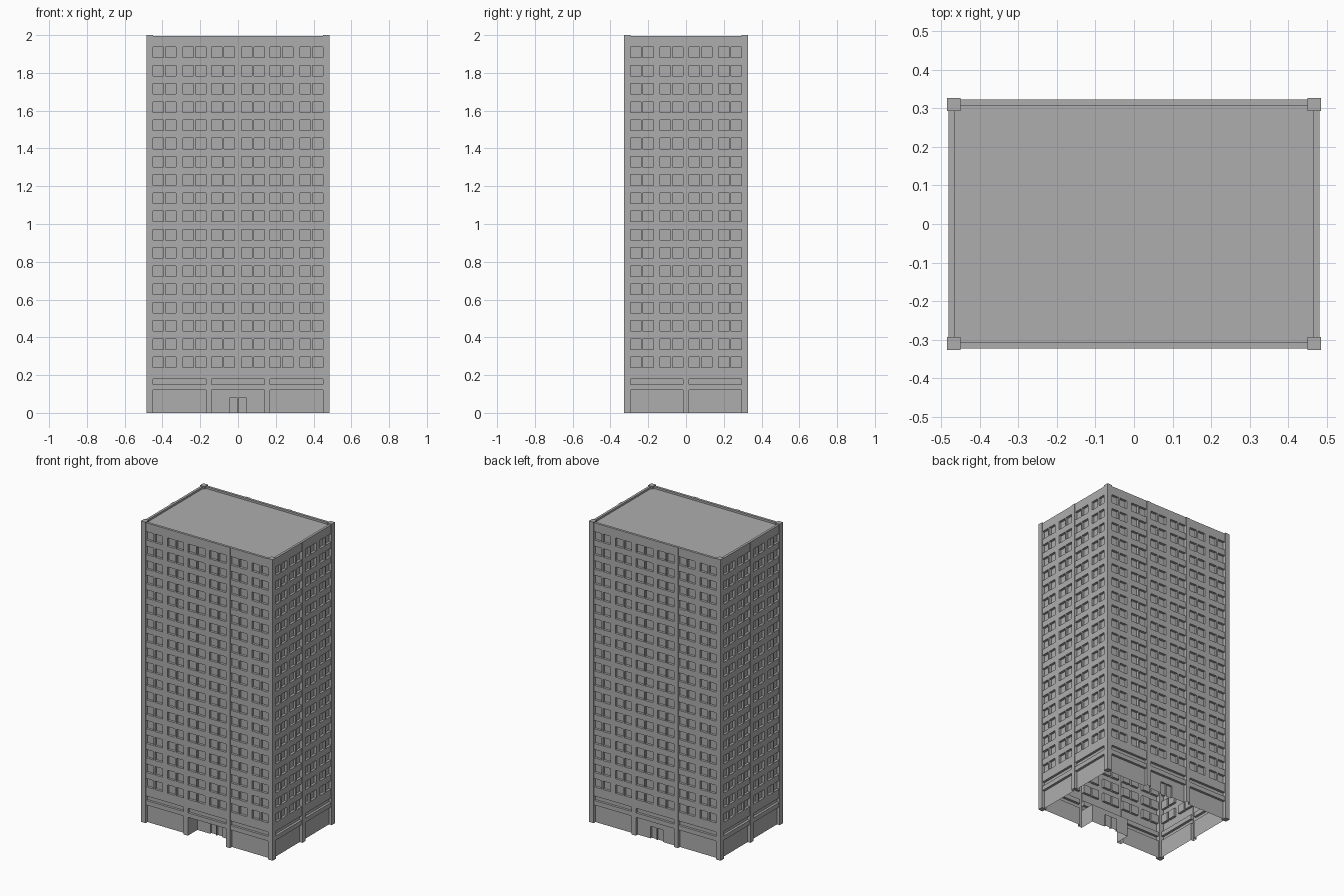
import bpy
import bmesh
from math import pi
from mathutils import Matrix, Vector

if "Cube" in bpy.data.objects:
    bpy.data.objects.remove(bpy.data.objects["Cube"])

HALF_X, HALF_Y, HEIGHT = 0.484, 0.327, 2.0
POST, BAY, PIER = 0.034, 0.28, 0.03
WALL, GLASS, PANEL, ENTRY = 0.004, 0.02, 0.02, 0.1   # depths behind the piers
WALL_TOP, ROOF_Z, RIM = 1.995, 1.982, 0.02
ROWS, FIRST_SILL, STOREY, WIN_H = 18, 0.24, 0.0965, 0.056
WINDOWS = [(0, 0.056), (0.066, 0.122), (0.158, 0.214), (0.224, 0.28)]
DOOR_W, DOOR_H, PANEL_TOP = 0.045, 0.08, 0.12
SLOT = (0.15, 0.18)

concrete = bpy.data.materials.new("concrete_grey")
concrete.use_nodes = True
grey = (0.42, 0.42, 0.42, 1)
concrete.diffuse_color = grey
concrete.node_tree.nodes["Principled BSDF"].inputs["Base Color"].default_value = grey


def finish(name, bm):
    mesh = bpy.data.meshes.new(name)
    bm.to_mesh(mesh)
    bm.free()
    mesh.materials.append(concrete)
    obj = bpy.data.objects.new(name, mesh)
    bpy.context.collection.objects.link(obj)
    return obj


def box(name, lo, hi):
    lo, hi = Vector(lo), Vector(hi)
    bm = bmesh.new()
    bmesh.ops.create_cube(bm, size=1)
    size = hi - lo
    bmesh.ops.transform(bm, verts=bm.verts,
                        matrix=Matrix.Translation((lo + hi) / 2) @ Matrix.Diagonal((*size, 1)))
    return finish(name, bm)


def facade(name, half_width, distance, angle, bays, door=None):
    """Stepped wall sheet: every grid cell has a depth, steps get reveal faces."""
    span = bays * BAY + (bays - 1) * PIER
    starts = [-span / 2 + i * (BAY + PIER) for i in range(bays)]
    sills = [FIRST_SILL + i * STOREY for i in range(ROWS)]
    end = half_width - POST
    us = {-end, end}
    for s in starts:
        us.update(s + e for w in WINDOWS for e in w)
    if door:
        us.update((-DOOR_W, -0.002, 0.002, DOOR_W))
    zs = {0, DOOR_H, PANEL_TOP, *SLOT, WALL_TOP}
    for s in sills:
        zs.update((s, s + WIN_H))
    us = sorted({round(u, 4) for u in us})
    zs = sorted({round(z, 4) for z in zs})

    def depth(u, z):
        local = [u - s for s in starts if 0 < u - s < BAY]
        if not local:
            return 0 if abs(u) < span / 2 else WALL
        if z < PANEL_TOP:
            middle = abs(u) < BAY / 2
            back = ENTRY if door == "recessed" and middle else PANEL
            if door and z < DOOR_H and 0.002 < abs(u) < DOOR_W:
                back += 0.012
            return back
        if SLOT[0] < z < SLOT[1]:
            return GLASS
        in_row = any(s < z < s + WIN_H for s in sills)
        in_col = any(a < local[0] < b for a, b in WINDOWS)
        return GLASS if in_row and in_col else WALL

    cells = [[depth((a + b) / 2, (c + d) / 2) for c, d in zip(zs, zs[1:])]
             for a, b in zip(us, us[1:])]
    bm = bmesh.new()

    def quad(*pts):
        bm.faces.new([bm.verts.new((u, d - distance, z)) for u, d, z in pts])

    for i, column in enumerate(cells):
        a, b = us[i], us[i + 1]
        for j, d in enumerate(column):
            lo, hi = zs[j], zs[j + 1]
            quad((a, d, lo), (b, d, lo), (b, d, hi), (a, d, hi))
            if i + 1 < len(cells) and cells[i + 1][j] != d:
                e = cells[i + 1][j]
                quad((b, d, lo), (b, e, lo), (b, e, hi), (b, d, hi))
            if j + 1 < len(column) and column[j + 1] != d:
                e = column[j + 1]
                quad((a, d, hi), (b, d, hi), (b, e, hi), (a, e, hi))
    bmesh.ops.remove_doubles(bm, verts=bm.verts, dist=0.0001)
    bmesh.ops.rotate(bm, verts=bm.verts, matrix=Matrix.Rotation(angle, 3, "Z"))
    return finish(name, bm)


# Four walls with windows, piers, slots and base panels
facade("front_wall", HALF_X, HALF_Y, 0, 3, "recessed")
facade("back_wall", HALF_X, HALF_Y, pi, 3, "flush")
facade("left_wall", HALF_Y, HALF_X, pi / 2, 2)
facade("right_wall", HALF_Y, HALF_X, -pi / 2, 2)

# Corner posts and parapet rims
for sx, side in ((1, "left"), (-1, "right")):
    for sy, end in ((-1, "front"), (1, "back")):
        xs = sorted((sx * HALF_X, sx * (HALF_X - POST)))
        ys = sorted((sy * HALF_Y, sy * (HALF_Y - POST)))
        box(f"{end}_{side}_post", (xs[0], ys[0], 0), (xs[1], ys[1], HEIGHT))
    xs = sorted((sx * (HALF_X - WALL), sx * (HALF_X - RIM)))
    y = HALF_Y - POST
    box(f"{side}_parapet", (xs[0], -y, ROOF_Z), (xs[1], y, WALL_TOP))
for sy, end in ((-1, "front"), (1, "back")):
    ys = sorted((sy * (HALF_Y - WALL), sy * (HALF_Y - RIM)))
    x = HALF_X - POST
    box(f"{end}_parapet", (-x, ys[0], ROOF_Z), (x, ys[1], WALL_TOP))

# Flat roof; the underside of the building stays open
bm = bmesh.new()
x, y = HALF_X - WALL, HALF_Y - WALL
bm.faces.new([bm.verts.new((a * x, b * y, ROOF_Z))
              for a, b in ((-1, -1), (1, -1), (1, 1), (-1, 1))])
finish("roof", bm)
